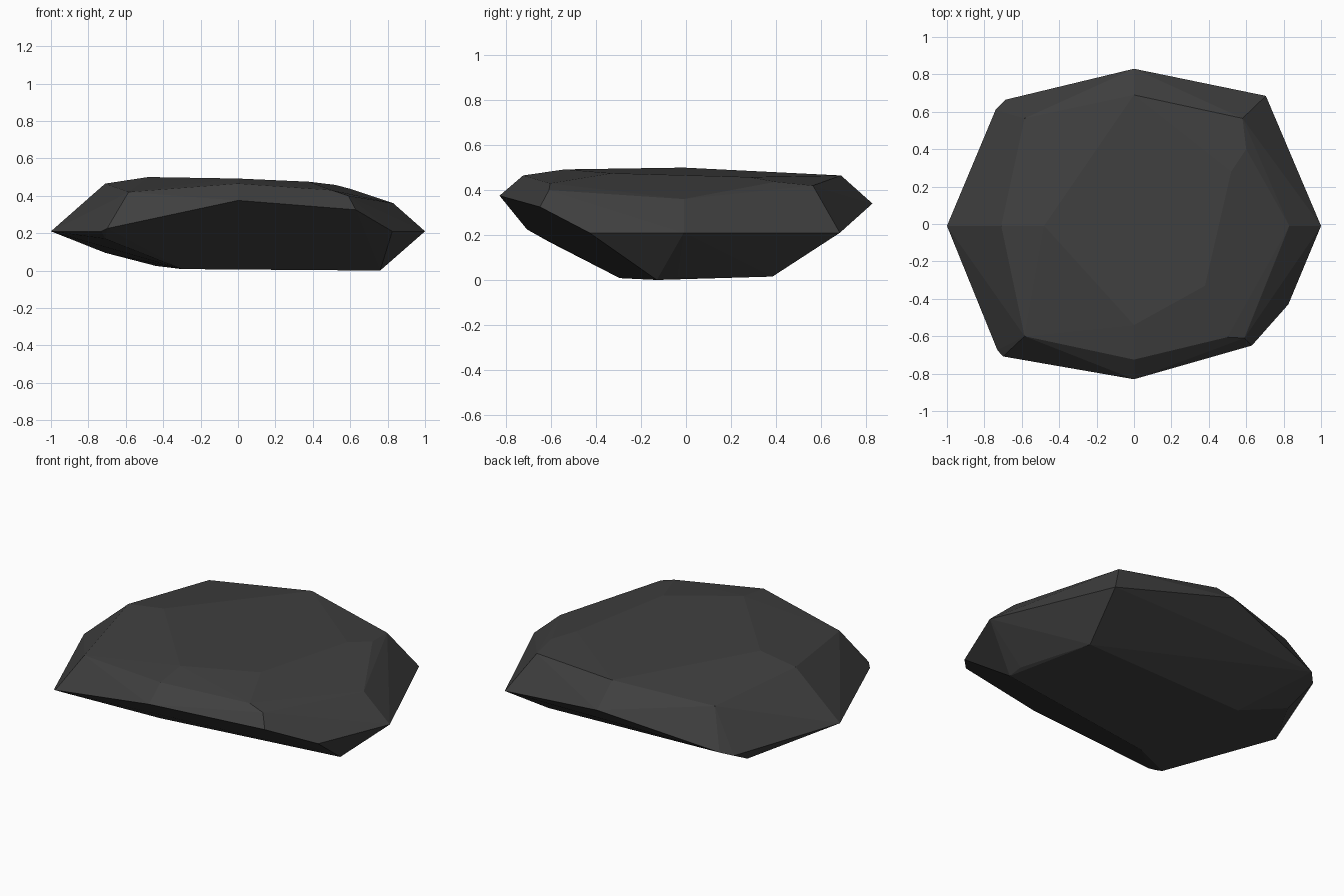
import bpy, bmesh, math

# Faceted boulder: convex hull of a few corner rings, ordered top to bottom
crown = [(-.48, -.01, .50), (0, -.54, .492), (.38, -.33, .475), (.52, .28, .458), (.60, .40, .437)]
shoulder = [(-.71, -.01, .465), (-.585, .565, .42), (0, .69, .465), (.58, .565, .42),
            (.83, -.01, .36), (.59, -.61, .40), (.50, -.605, .43), (0, -.725, .465), (-.585, -.60, .42)]
girdle = [(-1, -.01, .21), (-.74, .61, .185), (-.685, .665, .21), (0, .83, .34), (.705, .685, .21),
          (1, -.01, .21), (.825, -.43, .21), (.63, -.65, .325), (0, -.83, .375),
          (-.70, -.708, .225), (-.73, -.675, .21)]
base = [(-.71, .44, .095), (-.71, -.61, .17), (-.44, .34, .025), (.63, .385, .015),
        (.76, -.04, .012), (.76, -.13, 0), (-.30, -.295, .008)]

bm = bmesh.new()
for co in crown + shoulder + girdle + base:
    bm.verts.new(co)
bmesh.ops.convex_hull(bm, input=bm.verts[:])
# Merge nearly coplanar triangles into clean facets
bmesh.ops.dissolve_limit(bm, angle_limit=math.radians(1.5), verts=bm.verts[:], edges=bm.edges[:])
bmesh.ops.recalc_face_normals(bm, faces=bm.faces[:])

mesh = bpy.data.meshes.new("boulder")
bm.to_mesh(mesh)
bm.free()

stone = bpy.data.materials.new("dark grey stone")
stone.diffuse_color = (.05, .05, .05, 1)
mesh.materials.append(stone)
bpy.context.collection.objects.link(bpy.data.objects.new("boulder", mesh))
